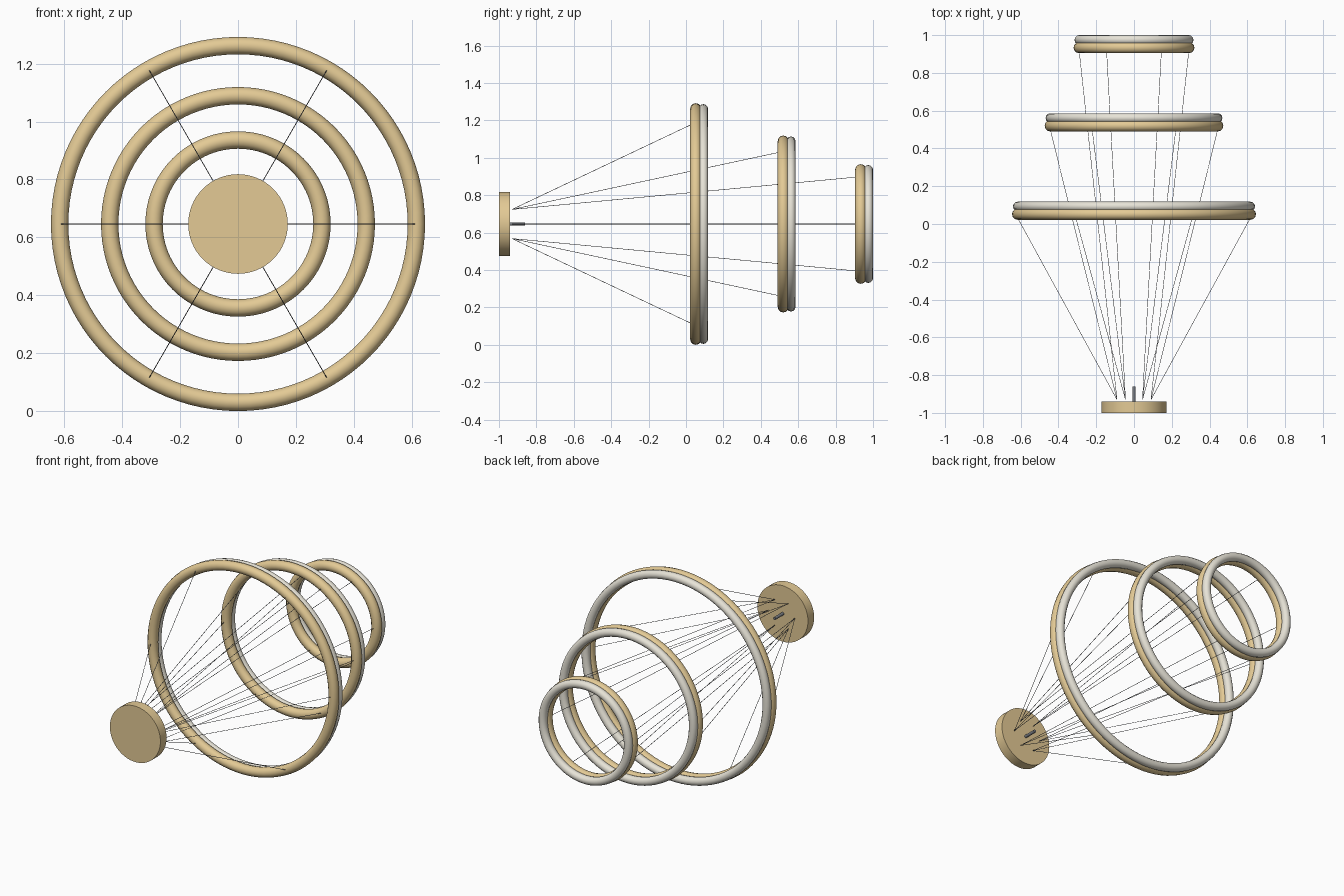
import bpy, bmesh, math
from mathutils import Vector, Matrix

cube = bpy.data.objects.get("Cube")
if cube:
    bpy.data.objects.remove(cube, do_unlink=True)

AXIS_Z = 0.646


def material(name, color):
    m = bpy.data.materials.new(name)
    m.use_nodes = True
    m.diffuse_color = (*color, 1)
    m.node_tree.nodes["Principled BSDF"].inputs["Base Color"].default_value = (*color, 1)
    return m


gold = material("brushed_gold", (0.77, 0.59, 0.30))
diffuser = material("warm_white_diffuser", (0.80, 0.77, 0.68))
steel = material("grey_steel", (0.19, 0.20, 0.22))


def finish(name, bm, mat):
    bmesh.ops.recalc_face_normals(bm, faces=bm.faces)
    mesh = bpy.data.meshes.new(name)
    bm.to_mesh(mesh)
    bm.free()
    mesh.materials.append(mat)
    obj = bpy.data.objects.new(name, mesh)
    bpy.context.collection.objects.link(obj)
    bpy.ops.object.select_all(action='DESELECT')
    obj.select_set(True)
    bpy.context.view_layer.objects.active = obj
    bpy.ops.object.shade_smooth_by_angle(angle=math.radians(40))


def add_rod(bm, a, b, radius, sides):
    d = b - a
    turn = d.to_track_quat('Z', 'Y').to_matrix().to_4x4()
    bmesh.ops.create_cone(bm, cap_ends=True, segments=sides, radius1=radius,
                          radius2=radius, depth=d.length,
                          matrix=Matrix.Translation((a + b) / 2) @ turn)


def rod(name, y0, y1, radius, sides, mat):
    bm = bmesh.new()
    add_rod(bm, Vector((0, y0, AXIS_Z)), Vector((0, y1, AXIS_Z)), radius, sides)
    finish(name, bm, mat)


def hoop(name, y, major, minor, mat):
    bpy.ops.mesh.primitive_torus_add(
        location=(0, y, AXIS_Z), rotation=(math.pi / 2, 0, 0),
        major_radius=major, minor_radius=minor,
        major_segments=96, minor_segments=12)
    obj = bpy.context.object
    obj.name = name
    obj.data.materials.append(mat)
    bpy.ops.object.shade_smooth_by_angle(angle=math.radians(40))


def polar(radius, angle, y):
    return Vector((radius * math.cos(angle), y, AXIS_Z + radius * math.sin(angle)))


# Mounting plate and the short stud behind it
rod("canopy_plate", -1.0, -0.94, 0.172, 64, gold)
rod("canopy_stud", -0.94, -0.86, 0.009, 12, steel)

# Three hoops, each a gold tube with a pale diffuser behind, hung by six thin wires
for label, y, radius in (("large", 0.022, 0.616), ("middle", 0.490, 0.443),
                         ("small", 0.904, 0.290)):
    hoop(label + "_hoop_gold", y + 0.030, radius, 0.030, gold)
    hoop(label + "_hoop_diffuser", y + 0.071, radius, 0.025, diffuser)
    bm = bmesh.new()
    for i in range(6):
        angle = i * math.pi / 3
        add_rod(bm, polar(0.09, angle, -0.93), polar(radius, angle, y + 0.01), 0.0014, 6)
    finish(label + "_hoop_wires", bm, steel)
